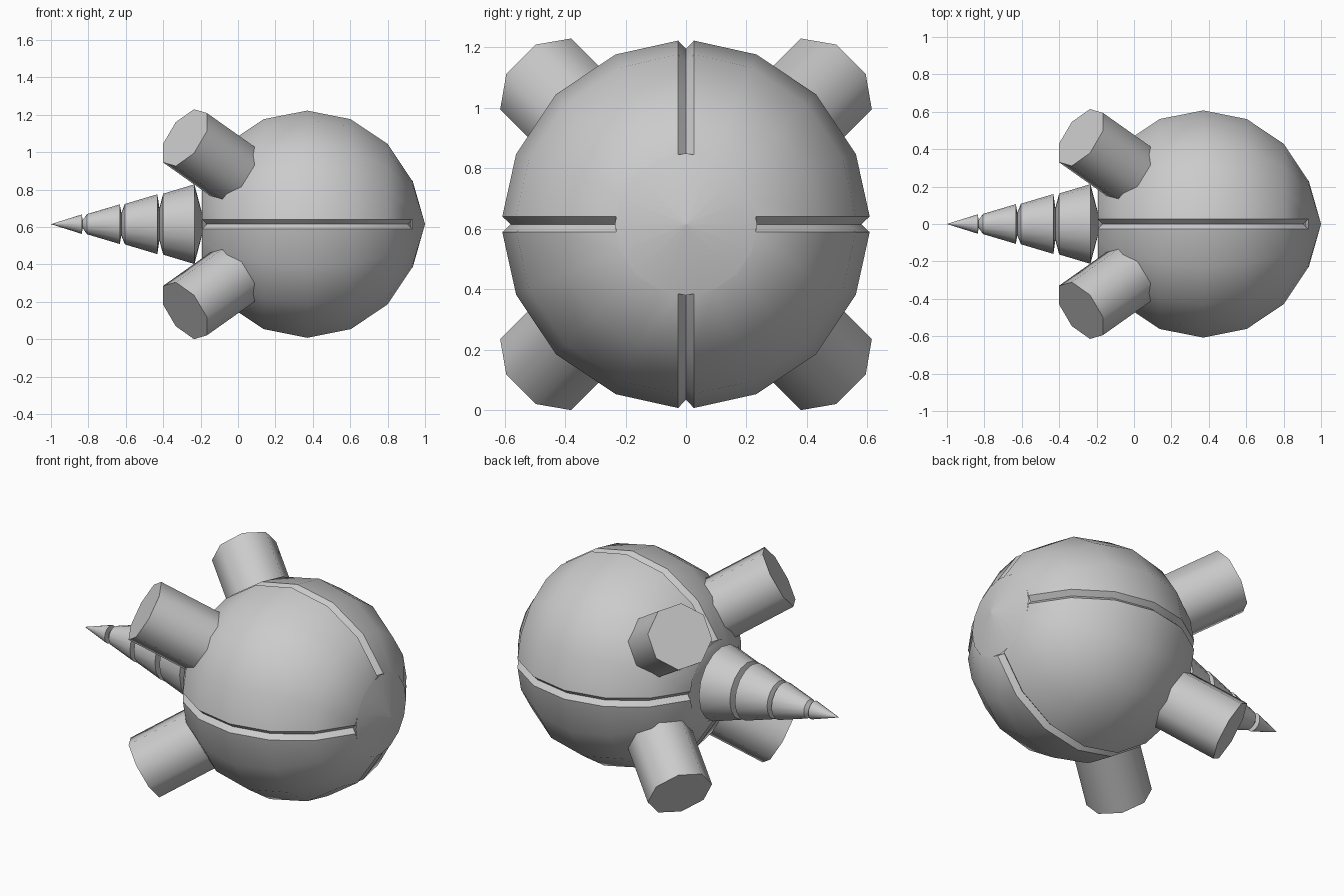
import bpy, bmesh, math
from mathutils import Vector

if "Cube" in bpy.data.objects:
    bpy.data.objects.remove(bpy.data.objects["Cube"])

CZ = 0.615                      # height of the long axis
SPHERE_X, R = 0.37, 0.608       # body centre and radius

grey = bpy.data.materials.new("plain grey")
grey.diffuse_color = (0.6, 0.6, 0.6, 1)
grey.use_nodes = True
grey.node_tree.nodes["Principled BSDF"].inputs["Base Color"].default_value = grey.diffuse_color


def finish(name, bm, angle):
    bmesh.ops.remove_doubles(bm, verts=bm.verts[:], dist=1e-5)
    bmesh.ops.recalc_face_normals(bm, faces=bm.faces[:])
    me = bpy.data.meshes.new(name)
    bm.to_mesh(me)
    bm.free()
    me.materials.append(grey)
    ob = bpy.data.objects.new(name, me)
    bpy.context.collection.objects.link(ob)
    bpy.ops.object.select_all(action='DESELECT')
    ob.select_set(True)
    bpy.context.view_layer.objects.active = ob
    bpy.ops.object.shade_smooth_by_angle(angle=math.radians(angle))
    return ob


def skin(bm, rings):
    """Bridge equal-length closed rings and close both ends."""
    rows = [[bm.verts.new(p) for p in ring] for ring in rings]
    n = len(rows[0])
    for a, b in zip(rows, rows[1:]):
        for i in range(n):
            j = (i + 1) % n
            bm.faces.new((a[i], a[j], b[j], b[i]))
    bm.faces.new(rows[0])
    bm.faces.new(rows[-1])


def lathe(name, profile, sides=16, angle=35):
    """Revolve (x, radius) points around the long axis."""
    bm = bmesh.new()
    skin(bm, [[(x, r * math.cos(math.tau * i / sides), CZ + r * math.sin(math.tau * i / sides))
               for i in range(sides)] for x, r in profile])
    return finish(name, bm, angle)


# Body: sphere along x with four V grooves running from end to end
def body_ring(lat):
    x, r = SPHERE_X + R * math.sin(lat), R * math.cos(lat)
    pts = []
    for k in range(16):
        a = k * math.tau / 16
        if k % 4:
            steps = [(a, 1.0)]
        else:
            d = 0.026 / r
            steps = [(a - d, 1.0), (a, 1.0 - 0.028 / R), (a + d, 1.0)]
        for t, s in steps:
            q = r * s
            pts.append((SPHERE_X + (x - SPHERE_X) * s, q * math.cos(t), CZ + q * math.sin(t)))
    return pts


bm = bmesh.new()
skin(bm, [body_ring(math.radians(22.5 * k)) for k in range(-3, 4)])
finish("grooved_body", bm, 50)

# Shallow pointed cap on the right end
lathe("end_cap", [(0.915, 0.2), (0.933, 0.235), (1.0, 0.0001)], angle=80)

# Drill-like tail made of stacked tapered segments
segments = [
    [(-0.19, 0.05), (-0.233, 0.213), (-0.40, 0.163), (-0.43, 0.05)],
    [(-0.415, 0.05), (-0.431, 0.160), (-0.605, 0.108), (-0.632, 0.04)],
    [(-0.62, 0.04), (-0.632, 0.106), (-0.807, 0.054), (-0.835, 0.015)],
    [(-0.83, 0.015), (-0.835, 0.052), (-1.0, 0.0001)],
]
for i, prof in enumerate(segments):
    lathe(f"tail_segment_{i + 1}", prof)

# Four octagonal nozzles pointing diagonally out and back
for sy in (-1, 1):
    for sz in (-1, 1):
        h = math.sqrt(0.5)
        axis = Vector((-h, sy * 0.5, sz * 0.5))
        u = Vector((h, sy * 0.5, sz * 0.5))
        v = axis.cross(u)
        centre = Vector((SPHERE_X, 0, CZ))
        rings = []
        for t in (0.48, 0.925):
            rings.append([centre + axis * t + 0.18 * (u * math.cos(a) + v * math.sin(a))
                          for a in [math.pi / 8 + k * math.pi / 4 for k in range(8)]])
        bm = bmesh.new()
        skin(bm, rings)
        finish(f"nozzle_{'back' if sy > 0 else 'front'}_{'upper' if sz > 0 else 'lower'}", bm, 50)
